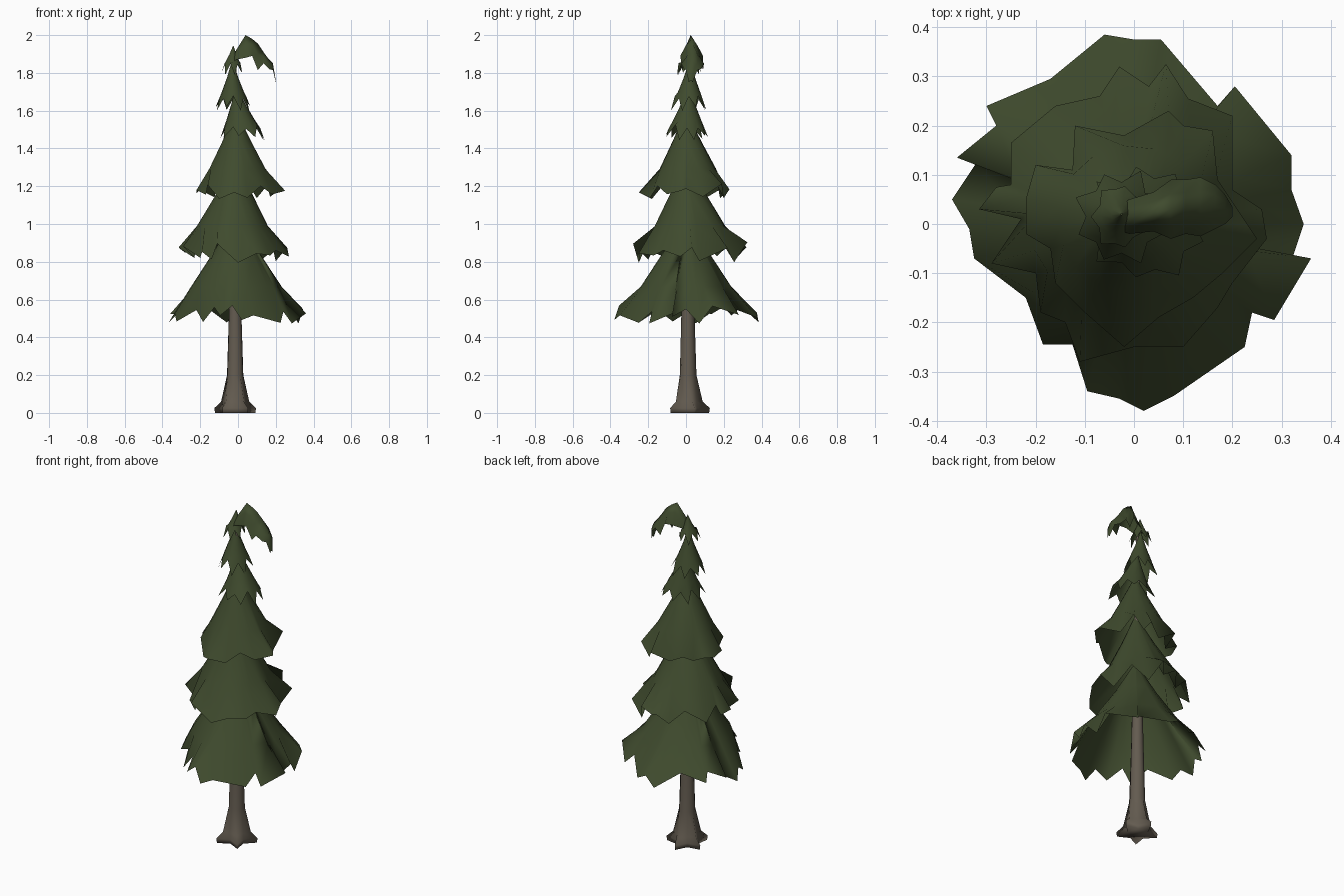
import bpy, math, random
from mathutils import Vector

if "Cube" in bpy.data.objects:
    bpy.data.objects.remove(bpy.data.objects["Cube"])
random.seed(4)


def material(name, col):
    m = bpy.data.materials.new(name)
    m.diffuse_color = (*col, 1)
    m.use_nodes = True
    m.node_tree.nodes["Principled BSDF"].inputs["Base Color"].default_value = m.diffuse_color
    return m


GREEN = material("needle green", (0.050, 0.070, 0.027))
BARK = material("bark brown", (0.125, 0.105, 0.080))


def make(name, verts, faces, mat):
    me = bpy.data.meshes.new(name)
    me.from_pydata(verts, [], faces)
    me.materials.append(mat)
    ob = bpy.data.objects.new(name, me)
    bpy.context.collection.objects.link(ob)
    me.shade_smooth()
    return ob


def grid_faces(rows, n, closed=True):
    return [(r * n + i, (r + 1) * n + i, (r + 1) * n + (i + 1) % n, r * n + (i + 1) % n)
            for r in range(rows - 1) for i in range(n if closed else n - 1)]


def skirt(name, apex, rim, k):
    """Open cone from an apex to a ragged rim; inner rings stay round."""
    apex = Vector(apex)
    n = len(rim)
    cx = sum(p.x for p in rim) / n
    cy = sum(p.y for p in rim) / n
    mean_r = sum(math.hypot(p.x - cx, p.y - cy) for p in rim) / n
    mean_z = sum(p.z for p in rim) / n
    verts = []
    for f in (0.03, 0.35, 0.7):
        c = apex.lerp(Vector((cx, cy, 0)), f)
        z = apex.z + (mean_z - apex.z) * f ** k
        for p in rim:
            d = Vector((p.x - cx, p.y - cy, 0)).normalized()
            verts.append((c.x + d.x * mean_r * f, c.y + d.y * mean_r * f, z))
    verts += [tuple(p) for p in rim]
    return make(name, verts, grid_faces(4, n), GREEN)


def outline(points, z, ragged):
    return [Vector((x, y, z + (-1) ** i * ragged * 0.45 + random.uniform(-ragged, ragged) * 0.6))
            for i, (x, y) in enumerate(points)]


def teeth(cx, cy, rx, ry, z, ragged, n):
    pts = []
    for i in range(n):
        a = -math.tau * i / n
        s = 1 + (0.13 if i % 2 else -0.13) + random.uniform(-0.08, 0.08)
        pts.append(Vector((cx + rx * s * math.cos(a), cy + ry * s * math.sin(a),
                           z - ragged * (1 if i % 2 else -1) + random.uniform(-ragged, ragged) * 0.4)))
    return pts


# Three broad lower tiers with ragged plan outlines
low = [(.36, -.07), (.285, -.195), (.24, -.18), (.225, -.25), (.08, -.35), (.02, -.38), (-.03, -.355),
       (-.095, -.34), (-.125, -.245), (-.185, -.245), (-.22, -.15), (-.325, -.07), (-.335, -.01),
       (-.37, .05), (-.32, .125), (-.36, .135), (-.28, .2), (-.3, .24), (-.17, .295), (-.06, .385),
       (0, .375), (.055, .375), (.17, .24), (.205, .28), (.32, .14), (.32, .07), (.345, 0), (.32, -.075)]
mid = [(.26, .03), (.2, .07), (.2, .22), (.11, .255), (.065, .325), (.03, .28), (-.03, .32), (-.07, .26),
       (-.16, .24), (-.25, .165), (-.25, .08), (-.28, .075), (-.315, .03), (-.23, .01), (-.29, -.08),
       (-.2, -.1), (-.19, -.18), (-.14, -.2), (-.11, -.28), (0, -.25), (.1, -.25), (.17, -.17),
       (.2, -.12), (.27, -.03)]
high = [(.23, 0), (.17, .09), (.16, .19), (.1, .2), (.07, .23), (-.02, .18), (-.12, .2), (-.125, .11),
        (-.2, .12), (-.22, .05), (-.22, -.02), (-.17, -.05), (-.16, -.12), (-.1, -.18), (-.02, -.25),
        (.05, -.19), (.12, -.15), (.18, -.1), (.25, -.03)]
skirt("lowest_branches", (-.01, 0, 1.07), outline(low, .52, .05), .88)
skirt("second_branches", (-.01, 0, 1.36), outline(mid, .85, .055), .9)
skirt("third_branches", (-.01, 0, 1.60), outline(high, 1.17, .04), .95)

# Narrow upper tiers
skirt("fourth_branches", (-.01, .015, 1.74), teeth(.025, .005, .11, .105, 1.485, .03, 18), .85)
skirt("fifth_branches", (-.03, .02, 1.88), teeth(-.025, .015, .085, .085, 1.64, .03, 16), .8)
skirt("sixth_branches", (-.025, .02, 1.95), teeth(-.03, .015, .05, .06, 1.82, .025, 14), .8)

# Drooping tip: a bent ridge with ragged flaps hanging on both sides
ridge = [(-.035, .01, 1.87), (-.01, .015, 1.92), (.04, .025, 2.0), (.075, .03, 1.98), (.105, .035, 1.955),
         (.135, .035, 1.91), (.165, .035, 1.87), (.185, .03, 1.85), (.2, .025, 1.76)]
drop = [.02, .05, .12, .09, .14, .06, .05, .035, .01]
width = [.02, .035, .04, .06, .055, .06, .045, .03, .01]
verts = []
for s, t in ((-1, 1), (-1, .4), (0, 0), (1, .4), (1, 1)):
    for (x, y, z), d, w in zip(ridge, drop, width):
        verts.append((x, y + s * w * t ** .7, z - d * t))
make("drooping_tip", verts, grid_faces(5, len(ridge), False), GREEN)

# Trunk with flared roots, tapering up inside the foliage
N = 10
verts = []
for z, r, root in ((0.0, .085, .32), (.025, .088, .32), (.06, .068, .15), (.2, .044, .03),
                   (.55, .034, 0), (1.2, .02, 0), (1.88, .006, 0)):
    for i in range(N):
        a = math.tau * i / N + math.pi / 2
        q = r * (1 + root * (1 if i % 2 == 0 else -1))
        verts.append((-.015 + q * math.cos(a), .01 + q * math.sin(a), z))
faces = [f[::-1] for f in grid_faces(7, N)] + [tuple(reversed(range(N)))]
make("trunk", verts, faces, BARK)
